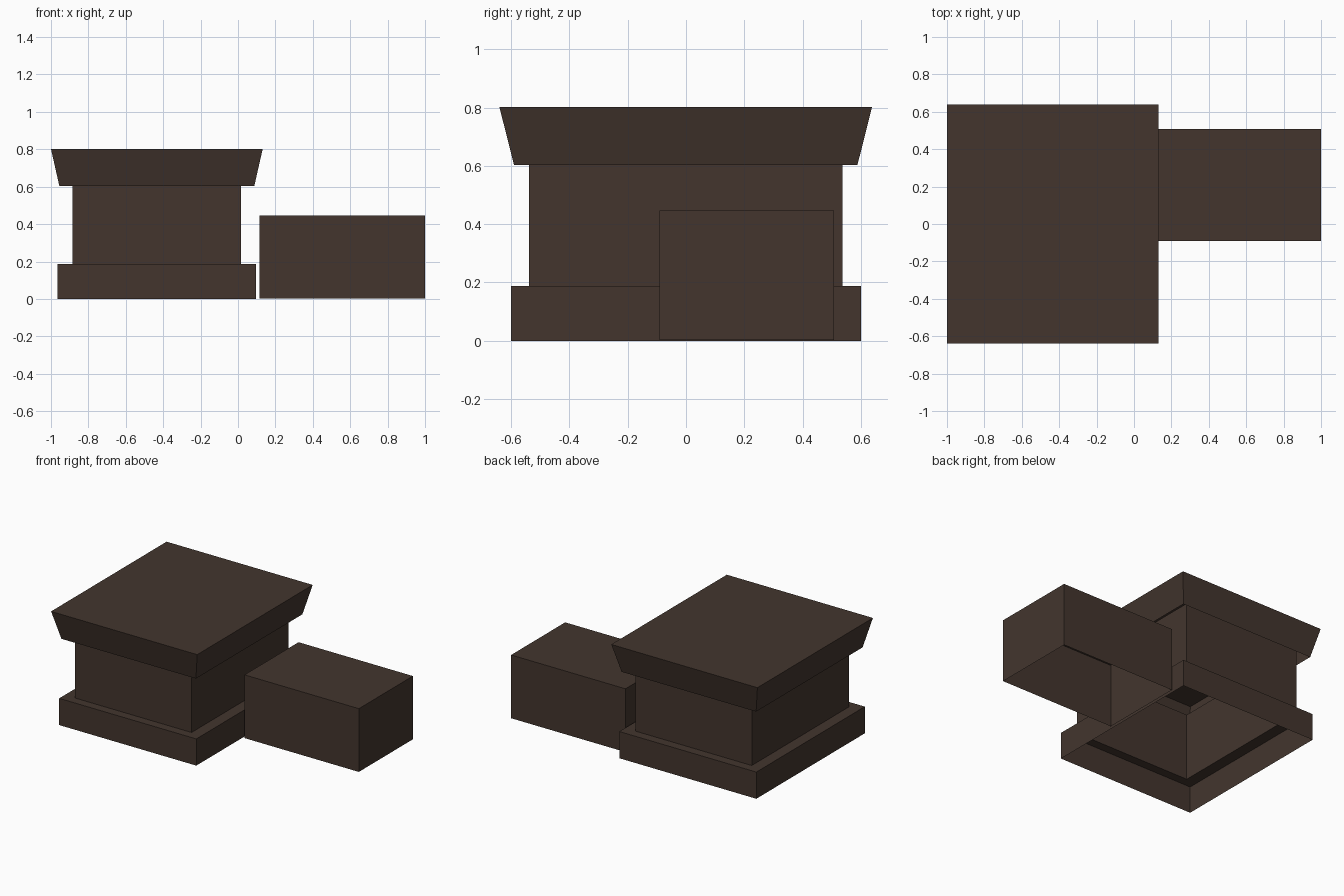
import bpy, bmesh

if "Cube" in bpy.data.objects:
    bpy.data.objects.remove(bpy.data.objects["Cube"])

# One dark brown for everything
brown = bpy.data.materials.new("dark brown")
brown.diffuse_color = (0.056, 0.036, 0.027, 1)
brown.use_nodes = True
brown.node_tree.nodes["Principled BSDF"].inputs["Base Color"].default_value = brown.diffuse_color


def tier(name, sections, cap_top=False):
    """Open-bottomed shell through rectangles (x0, x1, y0, y1, z)."""
    bm = bmesh.new()
    rings = []
    for x0, x1, y0, y1, z in sections:
        corners = ((x0, y0), (x1, y0), (x1, y1), (x0, y1))
        rings.append([bm.verts.new((x, y, z)) for x, y in corners])
    for low, high in zip(rings, rings[1:]):
        for i in range(4):
            j = (i + 1) % 4
            bm.faces.new((low[i], low[j], high[j], high[i]))
    if cap_top:
        bm.faces.new(rings[-1])
    mesh = bpy.data.meshes.new(name)
    bm.to_mesh(mesh)
    bm.free()
    mesh.materials.append(brown)
    obj = bpy.data.objects.new(name, mesh)
    bpy.context.collection.objects.link(obj)
    return obj


# Plinth with a flat ledge running in to the body, open below
tier("plinth", [(-0.965, 0.097, -0.60, 0.60, 0),
                (-0.965, 0.097, -0.60, 0.60, 0.187),
                (-0.885, 0.017, -0.538, 0.536, 0.187)])

# Body walls, reaching a little way up inside the cap
tier("body", [(-0.885, 0.017, -0.538, 0.536, 0.187),
              (-0.885, 0.017, -0.538, 0.536, 0.655)])

# Flared cap, closed on top and open below
tier("flared_cap", [(-0.955, 0.087, -0.59, 0.588, 0.603),
                    (-1.0, 0.132, -0.64, 0.638, 0.802)], cap_top=True)

# Separate low block at the side, open below
tier("side_block", [(0.114, 1.0, -0.091, 0.507, 0.003),
                    (0.114, 1.0, -0.091, 0.507, 0.446)], cap_top=True)
